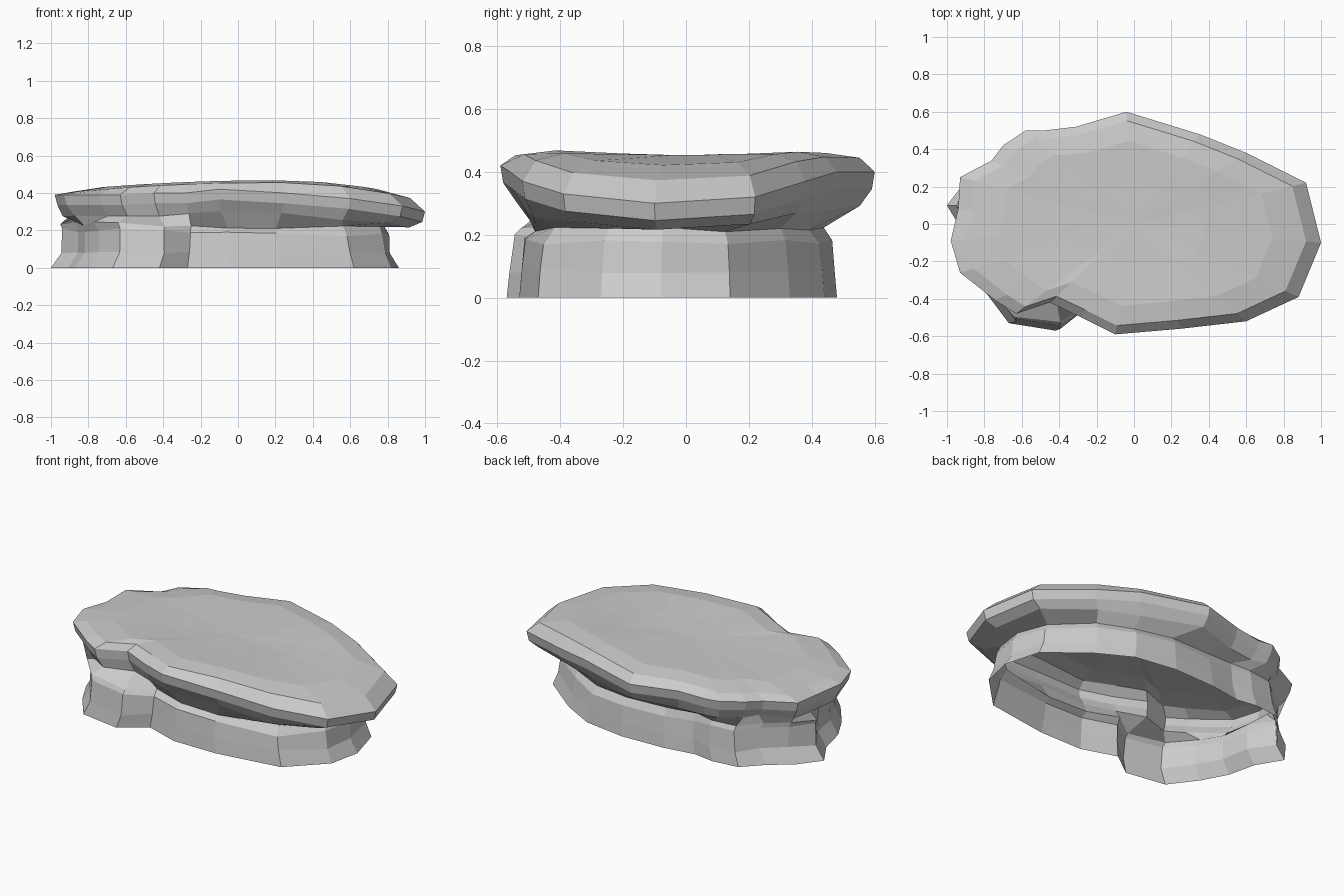
import bpy, bmesh, random
from mathutils import Vector

if "Cube" in bpy.data.objects:
    bpy.data.objects.remove(bpy.data.objects["Cube"])

random.seed(4)

# stations around the rock: rim x, rim y, rim height, foot x, foot y
stations = [
    (1.0, -.10, .28, .86, -.08), (.92, .22, .30, .80, .14), (.60, .38, .35, .56, .33),
    (.35, .48, .38, .36, .44), (-.04, .60, .38, .10, .48), (-.31, .52, .38, -.18, .47),
    (-.48, .50, .37, -.37, .44), (-.58, .50, .38, -.50, .46), (-.70, .42, .38, -.66, .44),
    (-.76, .34, .37, -.77, .33), (-.93, .25, .37, -.90, .23), (-.94, .08, .36, -1.0, .10),
    (-.98, -.09, .37, -.91, -.05), (-.93, -.26, .37, -.87, -.22), (-.74, -.41, .37, -.79, -.37),
    (-.63, -.48, .37, -.67, -.53), (-.45, -.42, .38, -.42, -.57), (-.28, -.50, .38, -.27, -.46),
    (-.10, -.59, .40, -.06, -.53), (.25, -.56, .38, .22, -.53), (.60, -.52, .35, .62, -.47),
    (.88, -.39, .31, .82, -.27)]


def top_height(x, y):
    d = x - .2
    return .468 - (.16 if d > 0 else .043) * d * d - .03 * max(0, y) ** 2


def column(rx, ry, rz, fx, fy):
    """Points of one station from the foot up to the middle of the slab top."""
    j = lambda a: random.uniform(-a, a)
    left = max(0, min(1, (-.2 - rx) / .4))      # left end has a fuller neck
    waist = .95 + j(.012)
    neck = .92 + .04 * left + j(.015)
    under = .92 + .03 * left + j(.012)
    pts = [(fx, fy, 0),
           (fx * waist, fy * .985, .085 + j(.01)),
           (fx * .94, fy * (.96 + j(.01)), .18 + .02 * left + j(.012)),
           (fx * neck, fy * neck * .98, .215 + .02 * left + j(.01)),
           (rx * under, ry * under, rz * .75 + j(.01)),
           (rx * .985, ry * .985, rz - .035),
           (rx, ry, rz + .02)]
    for s, drop in ((.92, .012), (.74, 0), (.38, .01)):
        pts.append((rx * s, ry * s, top_height(rx * s, ry * s) - drop))
    return [Vector(p) for p in pts]


# hollow rock shell, open underneath
bm = bmesh.new()
cols = [[bm.verts.new(p) for p in column(*s)] for s in stations]
n = len(cols)
centre = bm.verts.new((0, 0, .452))
for i in range(n):
    a, b = cols[i], cols[(i + 1) % n]
    for k in range(len(a) - 1):
        bm.faces.new((a[k], b[k], b[k + 1], a[k + 1]))
    bm.faces.new((a[-1], b[-1], centre))

bmesh.ops.recalc_face_normals(bm, faces=bm.faces)
mesh = bpy.data.meshes.new("flat_rock")
bm.to_mesh(mesh)
bm.free()
rock = bpy.data.objects.new("flat_rock", mesh)
bpy.context.collection.objects.link(rock)
